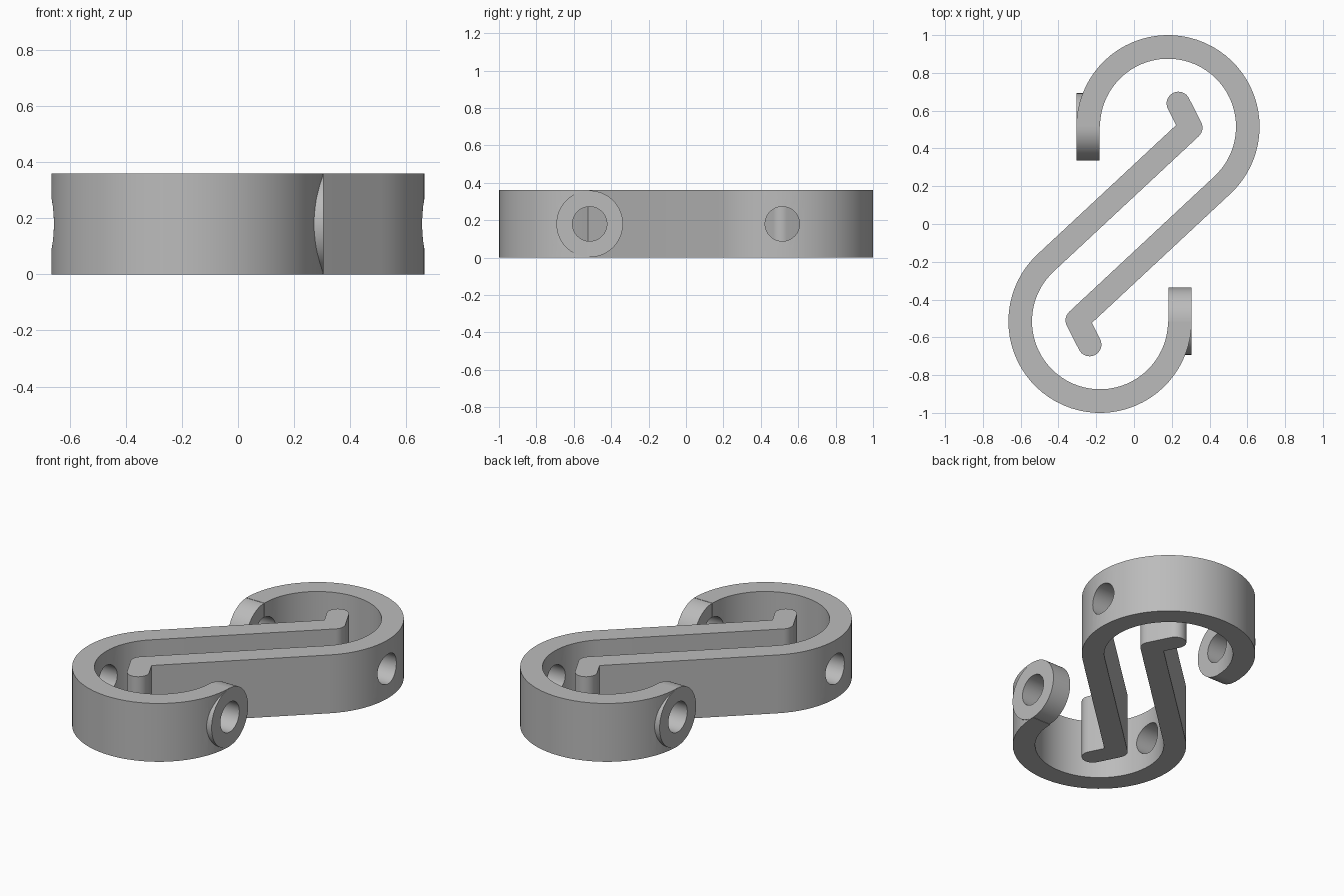
import bpy
import bmesh
from math import cos, sin, pi, radians
from mathutils import Matrix, Vector

if "Cube" in bpy.data.objects:
    bpy.data.objects.remove(bpy.data.objects["Cube"])

HEIGHT = 0.36
RING = Vector((0.18, 0.515))     # centre of the curved hook
OUTER, INNER = 0.485, 0.36
HALF = (OUTER - INNER) / 2
ELBOW = Vector((-0.30, -0.51))   # where the arm bends into the foot
FOOT = Vector((-0.235, -0.638))  # rounded foot end

grey = bpy.data.materials.new("plain grey")
grey.use_nodes = True
colour = (0.5, 0.5, 0.5, 1)
grey.diffuse_color = colour
grey.node_tree.nodes["Principled BSDF"].inputs["Base Color"].default_value = colour


def arc(centre, radius, start, end, steps):
    angles = [radians(start + (end - start) * i / steps) for i in range(steps + 1)]
    return [centre + radius * Vector((cos(a), sin(a))) for a in angles]


def make_object(name, bm):
    bmesh.ops.recalc_face_normals(bm, faces=bm.faces)
    mesh = bpy.data.meshes.new(name)
    bm.to_mesh(mesh)
    bm.free()
    mesh.materials.append(grey)
    obj = bpy.data.objects.new(name, mesh)
    bpy.context.collection.objects.link(obj)
    return obj


def x_cylinder(name, x0, x1, radius):
    bm = bmesh.new()
    place = Matrix.Translation(((x0 + x1) / 2, RING.y, HEIGHT / 2)) @ Matrix.Rotation(pi / 2, 4, "Y")
    bmesh.ops.create_cone(bm, cap_ends=True, segments=64, radius1=radius,
                          radius2=radius, depth=x1 - x0, matrix=place)
    return make_object(name, bm)


def combine(obj, tool, operation):
    mod = obj.modifiers.new(operation.title(), "BOOLEAN")
    mod.object, mod.operation, mod.solver = tool, operation, "EXACT"
    bpy.context.view_layer.objects.active = obj
    bpy.ops.object.modifier_apply(modifier=mod.name)
    bpy.data.objects.remove(tool)


# Hook, straight arm and bent foot as one extruded outline
bend = radians(-10)
outline = arc(RING, INNER, 180, -47, 44)
outline += arc(ELBOW, HALF, 133, 207, 8)
outline += arc(FOOT, HALF, 207, 387, 16)
outline.append(ELBOW + HALF / cos(radians(37)) * Vector((cos(bend), sin(bend))))
outline += arc(RING, OUTER, -47, 180, 44)
bm = bmesh.new()
base = bm.faces.new([bm.verts.new((p.x, p.y, 0)) for p in outline])
top = bmesh.ops.extrude_face_region(bm, geom=[base], use_keep_orig=True)
bmesh.ops.translate(bm, vec=(0, 0, HEIGHT),
                    verts=[g for g in top["geom"] if isinstance(g, bmesh.types.BMVert)])
back_hook = make_object("back_hook", bm)

# Round eye at the hook tip, then the cross hole through both sides
left_edge = RING.x - OUTER
combine(back_hook, x_cylinder("eye", left_edge, left_edge + 0.122, 0.178), "UNION")
combine(back_hook, x_cylinder("hole_cutter", -0.6, 0.9, 0.092), "DIFFERENCE")

bpy.ops.object.select_all(action="DESELECT")
back_hook.select_set(True)
bpy.context.view_layer.objects.active = back_hook
bpy.ops.object.shade_smooth_by_angle(angle=radians(30))

# Matching hook, turned half way round
front_hook = bpy.data.objects.new("front_hook", back_hook.data.copy())
bpy.context.collection.objects.link(front_hook)
front_hook.rotation_euler.z = pi
